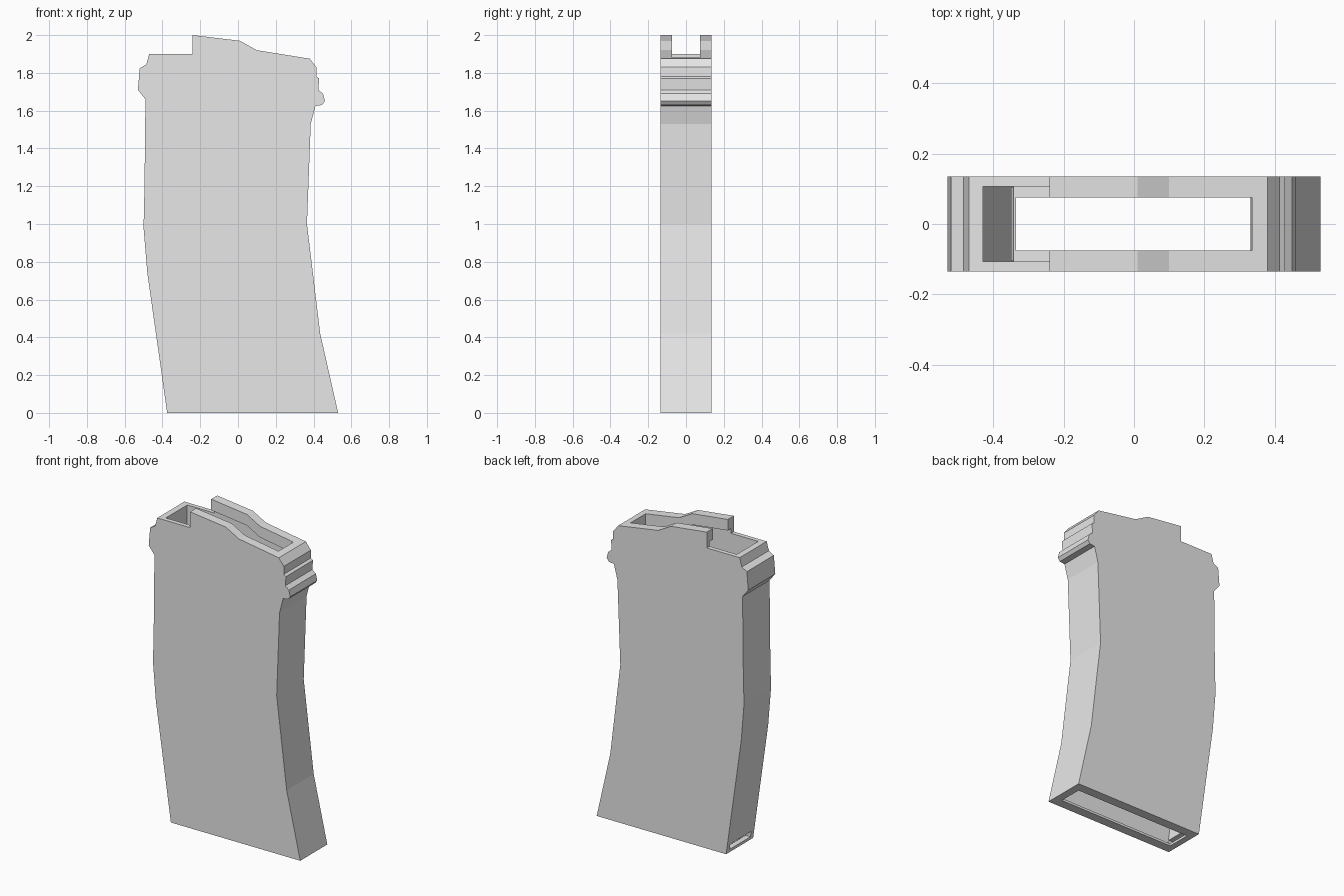
import bpy, bmesh

cube = bpy.data.objects.get("Cube")
if cube:
    bpy.data.objects.remove(cube, do_unlink=True)

grey = bpy.data.materials.new("plain_grey")
grey.use_nodes = True
grey.diffuse_color = (0.8, 0.8, 0.8, 1)
grey.node_tree.nodes["Principled BSDF"].inputs["Base Color"].default_value = (0.8, 0.8, 0.8, 1)


def prism(name, profile, half):
    """Extrude an x-z profile to both sides of y = 0."""
    bm = bmesh.new()
    face = bm.faces.new([bm.verts.new((x, -half, z)) for x, z in profile])
    new = bmesh.ops.extrude_face_region(bm, geom=[face])["geom"]
    moved = [v for v in new if isinstance(v, bmesh.types.BMVert)]
    bmesh.ops.translate(bm, verts=moved, vec=(0, 2 * half, 0))
    bmesh.ops.recalc_face_normals(bm, faces=bm.faces)
    mesh = bpy.data.meshes.new(name)
    bm.to_mesh(mesh)
    bm.free()
    mesh.materials.append(grey)
    obj = bpy.data.objects.new(name, mesh)
    bpy.context.collection.objects.link(obj)
    return obj


# Curved outer body, with ribs on the upper ends and a stepped top
right_edge = [(0.53, 0), (0.435, 0.42), (0.365, 1.0), (0.385, 1.53)]
right_ribs = [(0.41, 1.625), (0.445, 1.63), (0.46, 1.65), (0.45, 1.69), (0.425, 1.71),
              (0.43, 1.77), (0.415, 1.78), (0.415, 1.83), (0.38, 1.875)]
lip_top = [(0.10, 1.92), (0.01, 1.97), (-0.24, 2.0)]
left_rim = [(-0.24, 1.9), (-0.47, 1.9), (-0.485, 1.845), (-0.52, 1.825), (-0.53, 1.71), (-0.49, 1.66)]
left_edge = [(-0.495, 1.2), (-0.5, 0.98), (-0.48, 0.74), (-0.375, 0)]
body = prism("magazine_body", right_edge + right_ribs + lip_top + left_rim + left_edge, 0.135)

# Wide cavity below the lips, open upwards behind the step
cavity = prism("cavity_cutter",
               [(0.49, 0.015), (0.395, 0.42), (0.331, 1.0), (0.34, 1.53), (0.34, 1.81)]
               + [(x, z - 0.07) for x, z in lip_top]
               + [(-0.24, 2.1), (-0.43, 2.1), (-0.43, 1.7), (-0.455, 1.2),
                  (-0.458, 0.98), (-0.44, 0.74), (-0.343, 0.015)], 0.107)

# Narrow passage between the lips and through the floor frame
passage = prism("passage_cutter",
                [(0.48, -0.1), (0.48, 0.02), (0.385, 0.42), (0.328, 1.0), (0.335, 1.53),
                 (0.335, 2.1), (-0.42, 2.1), (-0.42, 1.7), (-0.445, 1.2), (-0.448, 0.98),
                 (-0.43, 0.74), (-0.335, 0.02), (-0.335, -0.1)], 0.075)

# Slot at the foot of the end wall
slot = prism("slot_cutter", [(-0.6, 0.02), (-0.3, 0.02), (-0.3, 0.055), (-0.6, 0.055)], 0.104)

cutters = [cavity, passage, slot]
for cutter in cutters:
    cutter.hide_render = True
    mod = body.modifiers.new(cutter.name, "BOOLEAN")
    mod.operation = "DIFFERENCE"
    mod.solver = "EXACT"
    mod.object = cutter

# Keep only the finished shell
graph = bpy.context.evaluated_depsgraph_get()
shell = bpy.data.meshes.new_from_object(body.evaluated_get(graph))
body.modifiers.clear()
body.data = shell
for cutter in cutters:
    bpy.data.objects.remove(cutter, do_unlink=True)
